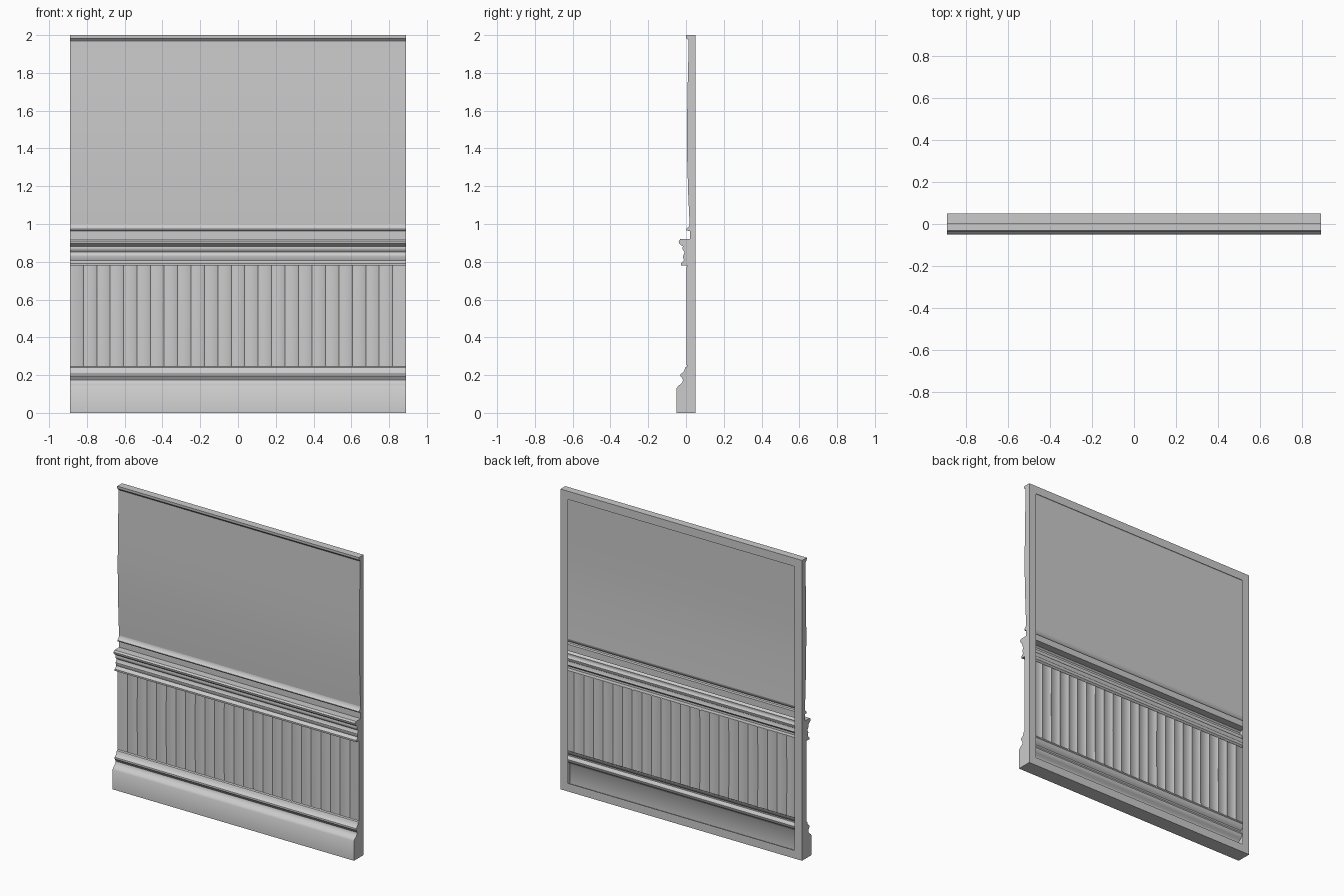
import bpy, bmesh, math

if "Cube" in bpy.data.objects:
    bpy.data.objects.remove(bpy.data.objects["Cube"])

W, BACK, RIM = 0.89, 0.05, 0.055

# Front profiles as (y, z), from the floor up
skirting = [(-0.05, 0), (-0.05, 0.13), (-0.042, 0.142), (-0.028, 0.152), (-0.018, 0.163),
            (-0.016, 0.175), (-0.022, 0.186), (-0.029, 0.195), (-0.028, 0.205),
            (-0.018, 0.213), (-0.009, 0.224), (-0.004, 0.24), (0.004, 0.245)]
boards = [(0.004, 0.245), (0.003, 0.51), (0.004, 0.78)]
rail = [(0.004, 0.78), (-0.026, 0.78), (-0.027, 0.792), (-0.018, 0.8), (-0.010, 0.808),
        (-0.015, 0.82), (-0.016, 0.832), (-0.010, 0.842), (-0.008, 0.853), (-0.016, 0.862),
        (-0.019, 0.872), (-0.016, 0.882), (-0.026, 0.888), (-0.036, 0.897),
        (-0.039, 0.91), (-0.030, 0.92), (0.02, 0.92)]
upper_rail = [(0.02, 0.92), (0.02, 0.963), (0.004, 0.965), (0.001, 0.973),
              (0.009, 0.98), (0.017, 0.99), (0.019, 1.0)]
wall = [(0.019, 1.0), (0.012, 1.15), (0.006, 1.35), (0.005, 1.5),
        (0.008, 1.7), (0.013, 1.9), (0.014, 1.97)]
top_trim = [(0.014, 1.97), (0.009, 1.977), (0.001, 1.983), (0.0, 1.99), (0.0, 2.0)]


def make(name, verts, faces, smooth=True):
    me = bpy.data.meshes.new(name)
    me.from_pydata(verts, [], faces)
    ob = bpy.data.objects.new(name, me)
    bpy.context.collection.objects.link(ob)
    bpy.ops.object.select_all(action='DESELECT')
    ob.select_set(True)
    bpy.context.view_layer.objects.active = ob
    if smooth:
        bpy.ops.object.shade_smooth_by_angle(angle=math.radians(35))
    return ob


def sheet(name, profile, columns=((-W, 0), (W, 0))):
    """Sweep a profile along x; each column is (x, y offset)."""
    n = len(profile)
    verts = [(x, y + d, z) for x, d in columns for y, z in profile]
    faces = [(i * n + j, (i + 1) * n + j, (i + 1) * n + j + 1, i * n + j + 1)
             for i in range(len(columns) - 1) for j in range(n - 1)]
    return make(name, verts, faces)


# Mouldings and plain wall
sheet("skirting_board", skirting)
sheet("chair_rail", rail)
sheet("upper_rail", upper_rail)
sheet("upper_wall", wall)
sheet("top_trim", top_trim)

# Vertical boards with shallow grooves between them
count = 25
pitch = 2 * W / count
cols = [(-W, 0)]
for i in range(1, count):
    x = -W + i * pitch
    cols += [(x - 0.006, 0), (x, 0.004), (x + 0.006, 0)]
cols.append((W, 0))
sheet("wainscot_boards", boards, cols)

# Side caps following the full profile
outline = []
for part in (skirting, boards, rail, upper_rail, wall, top_trim):
    outline += [p for p in part if not outline or p != outline[-1]]
outline += [(BACK, 2.0), (BACK, 0)]
for name, x in (("left_side", -W), ("right_side", W)):
    idx = list(range(len(outline)))
    ob = make(name, [(x, y, z) for y, z in outline],
              [idx if x > 0 else idx[::-1]], False)
    bm = bmesh.new()
    bm.from_mesh(ob.data)
    bmesh.ops.triangulate(bm, faces=bm.faces[:])
    bm.normal_update()
    for f in bm.faces:
        if f.normal.x * x < 0:
            f.normal_flip()
    bm.to_mesh(ob.data)
    bm.free()

# Top and bottom caps
make("top_cap", [(-W, 0, 2), (W, 0, 2), (W, BACK, 2), (-W, BACK, 2)], [(0, 1, 2, 3)], False)
make("bottom_cap", [(-W, -0.05, 0), (W, -0.05, 0), (W, BACK, 0), (-W, BACK, 0)], [(3, 2, 1, 0)], False)

# Flat rim around the open back
outer = [(-W, BACK, 0), (W, BACK, 0), (W, BACK, 2), (-W, BACK, 2)]
inner = [(math.copysign(W - RIM, x), y, RIM if z == 0 else 2 - RIM) for x, y, z in outer]
make("back_rim", outer + inner,
     [(i, i + 4, (i + 1) % 4 + 4, (i + 1) % 4) for i in range(4)], False)
